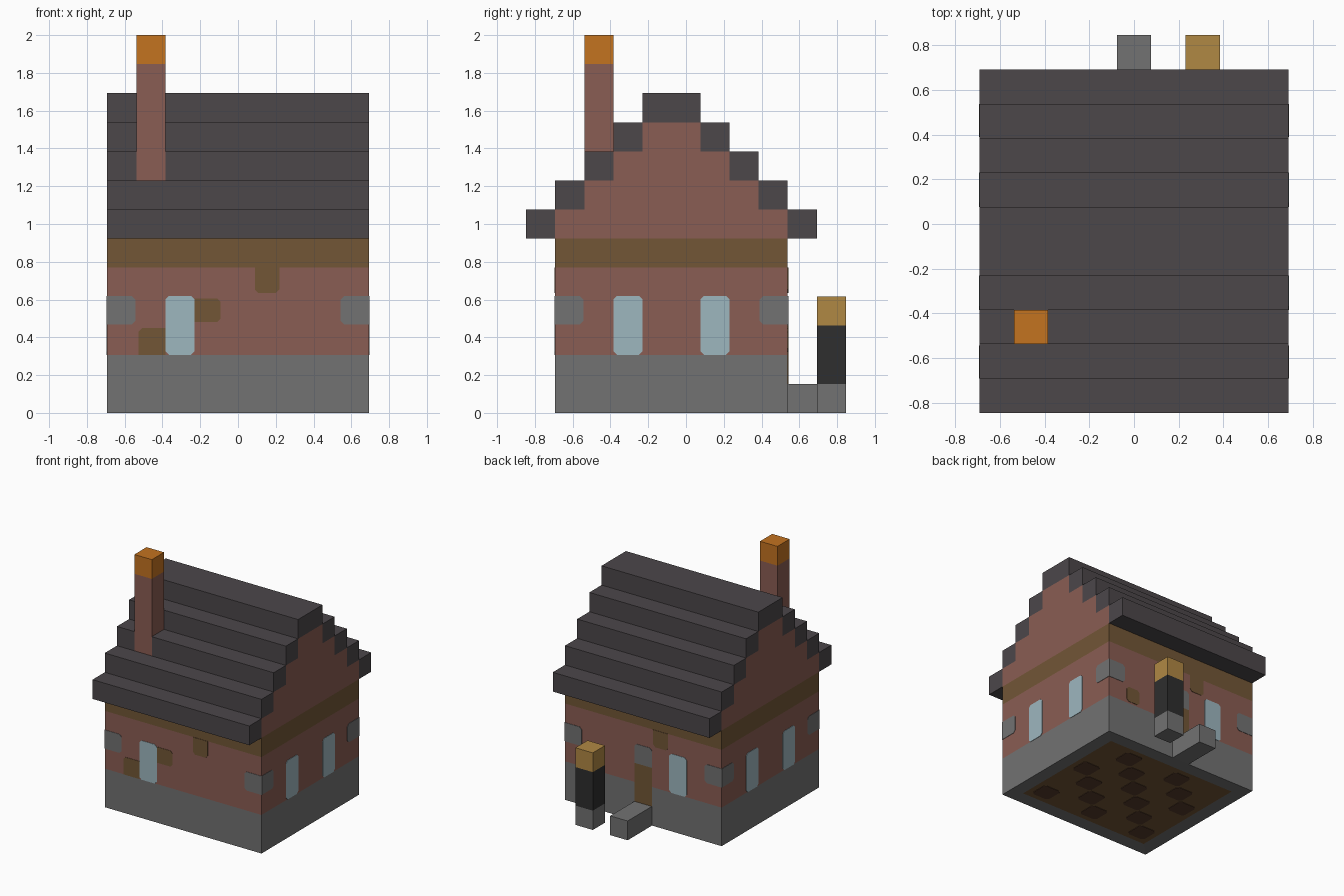
import bpy
import bmesh
from mathutils import Vector

cube = bpy.data.objects.get("Cube")
if cube:
    bpy.data.objects.remove(cube, do_unlink=True)

U = 2 / 13                                # one block
ORIGIN = Vector((-4.5 * U, -5.5 * U, 0))  # block grid corner
THICK = 0.003                             # painted plate thickness
CUT = 0.12                                # clipped plate corner, in blocks


def material(name, rgb):
    linear = [((c / 255 + 0.055) / 1.055) ** 2.4 for c in rgb] + [1]
    mat = bpy.data.materials.new(name)
    mat.use_nodes = True
    mat.diffuse_color = linear
    mat.node_tree.nodes["Principled BSDF"].inputs["Base Color"].default_value = linear
    return mat


brick = material("brick red", (138, 93, 83))
stone = material("stone grey", (114, 114, 114))
slate = material("roof slate", (76, 71, 74))
timber = material("timber brown", (114, 86, 54))
dark_wood = material("dark wood", (86, 58, 42))
glass = material("pale glass", (158, 183, 191))
ember = material("ember orange", (195, 115, 32))
lantern = material("lantern gold", (176, 136, 68))
iron = material("black iron", (46, 46, 46))


def finish(bm, name, *mats):
    bmesh.ops.recalc_face_normals(bm, faces=bm.faces)
    mesh = bpy.data.meshes.new(name)
    bm.to_mesh(mesh)
    bm.free()
    for mat in mats:
        mesh.materials.append(mat)
    obj = bpy.data.objects.new(name, mesh)
    bpy.context.collection.objects.link(obj)
    return obj


def prism(name, points, offset, mat):
    """Extrude a flat outline along an offset."""
    bm = bmesh.new()
    face = bm.faces.new([bm.verts.new(p) for p in points])
    moved = bmesh.ops.extrude_face_region(bm, geom=[face])["geom"]
    verts = [g for g in moved if isinstance(g, bmesh.types.BMVert)]
    bmesh.ops.translate(bm, verts=verts, vec=offset)
    return finish(bm, name, mat)


def block(name, low, high, mat):
    """Box between two corners of the block grid."""
    (x0, y0, z0), (x1, y1, z1) = low, high
    corners = [(x0, y0, z0), (x1, y0, z0), (x1, y1, z0), (x0, y1, z0)]
    return prism(name, [ORIGIN + Vector(c) * U for c in corners],
                 Vector((0, 0, (z1 - z0) * U)), mat)


# Wall planes: position from (along, up) and outward direction
WALLS = {
    "front": (lambda a, z: (a, 1, z), (0, -1, 0)),
    "back": (lambda a, z: (a, 9, z), (0, 1, 0)),
    "left": (lambda a, z: (9, a, z), (1, 0, 0)),
    "right": (lambda a, z: (0, a, z), (-1, 0, 0)),
    "floor": (lambda a, b: (a, b, THICK / U), (0, 0, -1)),
}


def plate(name, side, a, z, w, h, mat, clipped="bl br tr tl"):
    """Thin plate on a wall, with the named corners clipped."""
    place, out = WALLS[side]
    outline = []
    for key, ca, cz, da, dz in (("bl", a, z, 1, 1), ("br", a + w, z, -1, 1),
                                ("tr", a + w, z + h, -1, -1), ("tl", a, z + h, 1, -1)):
        if key in clipped:
            ends = [(ca, cz + dz * CUT), (ca + da * CUT, cz)]
            outline += ends if da == dz else ends[::-1]
        else:
            outline.append((ca, cz))
    points = [ORIGIN + Vector(place(*p)) * U for p in outline]
    prism(f"{side}_{name}", points, Vector(out) * THICK, mat)


# Foundation with an inset timber floor on its underside
foundation = block("foundation", (0, 1, 0), (9, 9, 2), stone)
foundation.data.materials.append(timber)
bm = bmesh.new()
bm.from_mesh(foundation.data)
bm.normal_update()
under = min(bm.faces, key=lambda f: f.normal.z)
bmesh.ops.inset_region(bm, faces=[under], thickness=U)
under.material_index = 1
bmesh.ops.translate(bm, verts=under.verts, vec=(0, 0, THICK))
bm.to_mesh(foundation.data)
bm.free()

# Dark floor tiles in diagonal rows
for a in range(7):
    for b in range(6):
        if (a - b - 1) % 3 == 0:
            plate("dark_tile", "floor", 7 - a, 7 - b, 1, 1, dark_wood)

# Walls and timber band
block("brick_walls", (0, 1, 2), (9, 9, 5), brick)
block("timber_band", (0, 1, 5), (9, 9, 6), timber)

# Stepped gable, extruded across the house
steps = []
for k in range(4):
    steps += [(k + 1, 6 + k), (k + 1, 7 + k)]
steps += [(10 - y, z) for y, z in reversed(steps)]
prism("gable", [ORIGIN + Vector((0, y, z)) * U for y, z in steps],
      Vector((9 * U, 0, 0)), brick)

# Roof steps; the front one at the chimney is split around it
for k in range(4):
    z = 6 + k
    block(f"back_roof_step_{k}", (0, 9 - k, z), (9, 10 - k, z + 1), slate)
    for x0, x1 in ([(0, 1), (2, 9)] if k == 2 else [(0, 9)]):
        block(f"front_roof_step_{k}", (x0, k, z), (x1, k + 1, z + 1), slate)
block("roof_ridge", (0, 4, 10), (9, 6, 11), slate)

# Chimney
block("chimney", (1, 2, 8), (2, 3, 12), brick)
block("chimney_fire", (1, 2, 12), (2, 3, 13), ember)

# Doorstep and lamp post
block("doorstep", (4, 9, 0), (5, 11, 1), stone)
block("lamp_base", (6, 10, 0), (7, 11, 1), stone)
block("lamp_post", (6, 10, 1), (7, 11, 3), iron)
block("lamp_light", (6, 10, 3), (7, 11, 4), lantern)

# Corner stones on every wall
for side, start, end in (("front", 0, 9), ("back", 0, 9), ("left", 1, 9), ("right", 1, 9)):
    plate("corner_stone_a", side, start, 3.05, 0.97, 0.97, stone, "br tr")
    plate("corner_stone_b", side, end - 0.97, 3.05, 0.97, 0.97, stone, "bl tl")

# Windows
for side, spots in (("front", [2]), ("back", [2]), ("left", [3, 6]), ("right", [3, 6])):
    for a in spots:
        plate("window", side, a, 2, 1, 2.03, glass)

# Door with stone lintel
plate("door", "back", 4, 1, 1, 2, timber, "")
plate("door_lintel", "back", 4, 3, 1, 1, stone, "tl tr")

# Worn timber patches in the brick
plate("low_patch", "front", 1.08, 2, 0.92, 0.92, timber, "tl")
plate("high_patch", "front", 3, 3.12, 0.9, 0.82, timber, "br tr")
plate("band_drip", "front", 5.08, 4.12, 0.84, 0.88, timber, "bl br")
plate("band_drip", "back", 3.08, 4.12, 0.84, 0.88, timber, "bl br")
plate("low_patch", "back", 7.1, 2.1, 0.8, 0.8, timber)
